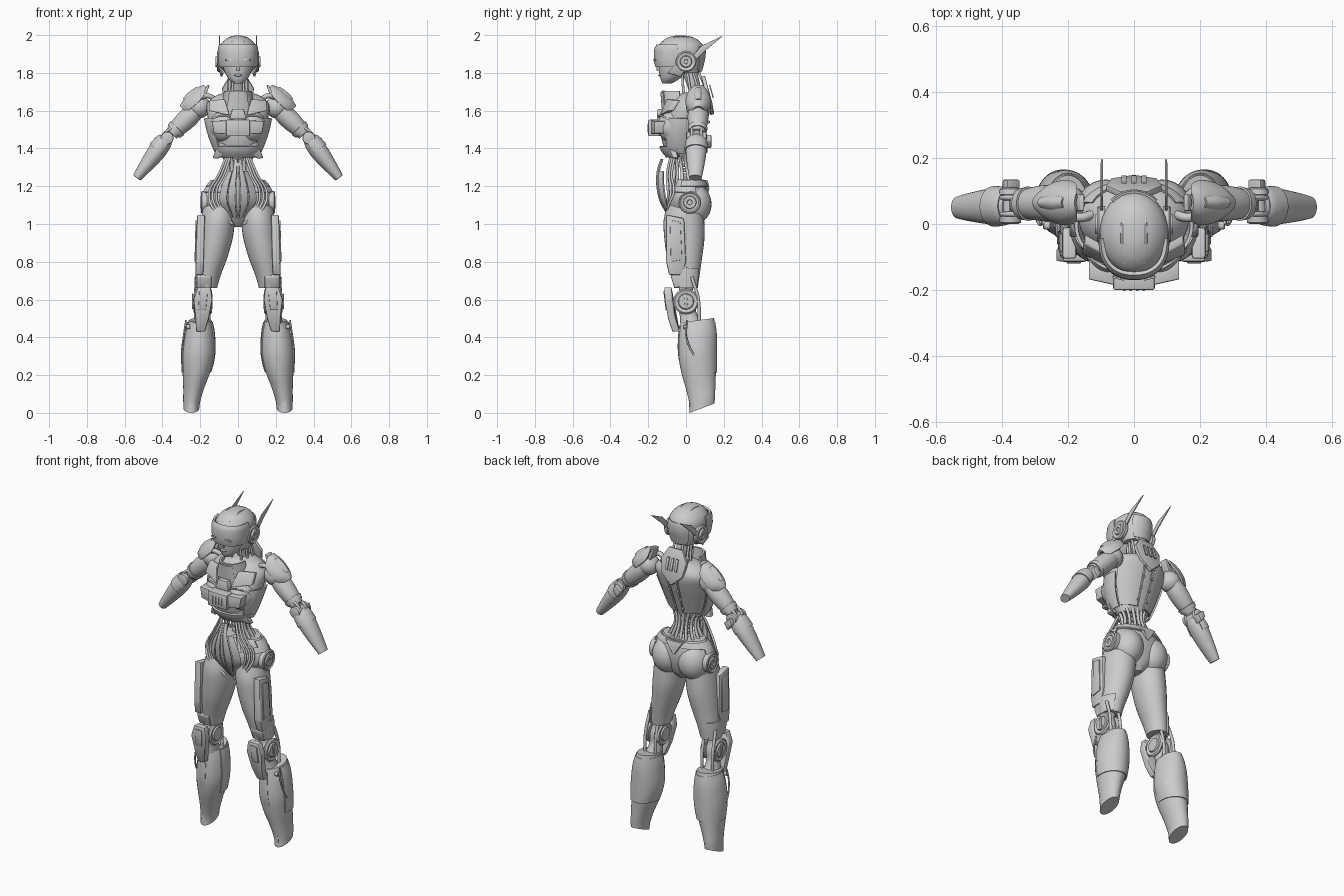
import bpy, bmesh, math
from mathutils import Vector as V, Matrix as M

def finish(name, bm, mirror=False, angle=35):
    bmesh.ops.recalc_face_normals(bm, faces=bm.faces)
    me = bpy.data.meshes.new(name)
    bm.to_mesh(me); bm.free()
    ob = bpy.data.objects.new(name, me)
    bpy.context.collection.objects.link(ob)
    bpy.ops.object.select_all(action='DESELECT')
    ob.select_set(True); bpy.context.view_layer.objects.active = ob
    bpy.ops.object.shade_smooth_by_angle(angle=math.radians(angle))
    if mirror:
        ob.modifiers.new("mirror", 'MIRROR').use_mirror_merge = False
    return ob

def along(p, q):
    p, q = V(p), V(q)
    z = (q - p).normalized()
    x = V((0, 1, 0) if abs(z.y) < .9 else (0, 0, 1)).cross(z).normalized()
    y = z.cross(x)
    return M.Translation(p) @ M((x, y, z)).transposed().to_4x4()

def interp(R, t):
    i = min(int(t), len(R) - 2); f = t - i
    a, b, c, d = R[max(i - 1, 0)], R[i], R[i + 1], R[min(i + 2, len(R) - 1)]
    return [.5 * (2*q + (r - p)*f + (2*p - 5*q + 4*r - s)*f*f + (3*q - p - 3*r + s)*f**3)
            for p, q, r, s in zip(a, b, c, d)]

# rings: (x, y, z, rx, ry); an angle range makes a curved panel (270 = front, 90 = back)
def loft(name, R, ang=(0, 360), u=(0, 1), off=0, thick=0, n=32, sub=4, m=None, mirror=False, power=2, tilt=None):
    bm = bmesh.new(); rows = []; steps = (len(R) - 1) * sub
    full = ang[1] - ang[0] == 360
    for i in range(steps + 1):
        t = (u[0] + (u[1] - u[0]) * i / steps) * (len(R) - 1)
        x, y, z, rx, ry = interp(R, t); row = []
        k = tilt[0] + (tilt[1] - tilt[0]) * i / steps if tilt else 0
        for j in range(n if full else n + 1):
            a = math.radians(ang[0] + (ang[1] - ang[0]) * j / n)
            c, s = math.cos(a), math.sin(a)
            c2, s2 = [math.copysign(abs(w) ** (2 / power), w) for w in (c, s)]
            row.append(bm.verts.new((x + (rx + off) * c2, y + (ry + off) * s2, z + k * s)))
        rows.append(row)
    for r0, r1 in zip(rows, rows[1:]):
        for j in range(n):
            k = (j + 1) % len(r0)
            bm.faces.new((r0[j], r0[k], r1[k], r1[j]))
    if full and not thick:
        bm.faces.new(rows[0]); bm.faces.new(rows[-1])
    if thick:
        bmesh.ops.recalc_face_normals(bm, faces=bm.faces)
        bmesh.ops.solidify(bm, geom=bm.faces[:], thickness=thick)
    if m: bm.transform(m)
    return finish(name, bm, mirror)

def disc(name, p, q, prof, mirror=True):
    return loft(name, [(0, 0, h, r, r) for h, r in prof], sub=1, m=along(p, q), mirror=mirror)

def ball(name, c, r, mirror=True, rot=0):
    bm = bmesh.new()
    bmesh.ops.create_uvsphere(bm, u_segments=28, v_segments=18, radius=1)
    bm.transform(M.Translation(c) @ M.Rotation(math.radians(rot), 4, 'Y') @ M.Diagonal((*r, 1)))
    return finish(name, bm, mirror)

def prism(name, pts, d, bevel=.004, mirror=False):
    bm = bmesh.new()
    f = bm.faces.new([bm.verts.new(p) for p in pts])
    g = bmesh.ops.extrude_face_region(bm, geom=[f])['geom']
    bmesh.ops.translate(bm, vec=d, verts=[e for e in g if isinstance(e, bmesh.types.BMVert)])
    bm.faces.ensure_lookup_table()
    if not f.is_valid or len(bm.faces) == len(pts) + 1: bm.faces.new(bm.verts[:len(pts)])
    if bevel: bmesh.ops.bevel(bm, geom=bm.edges[:], offset=bevel, segments=2, affect='EDGES', profile=.5)
    return finish(name, bm, mirror)

def tube(name, pts, r, mirror=True):
    cu = bpy.data.curves.new(name, 'CURVE')
    cu.dimensions = '3D'; cu.bevel_depth = r; cu.bevel_resolution = 2
    cu.resolution_u = 6; cu.use_fill_caps = True
    for sx in ((1, -1) if mirror else (1,)):
        sp = cu.splines.new('BEZIER'); sp.bezier_points.add(len(pts) - 1)
        for b, p in zip(sp.bezier_points, pts):
            b.co = (sx * p[0], p[1], p[2]); b.handle_left_type = b.handle_right_type = 'AUTO'
    bpy.context.collection.objects.link(bpy.data.objects.new(name, cu))

# Head: face, cranium, visor, crest, ear discs, antennae
loft("face", [(0, -.1, 1.745, .022, .025), (0, -.085, 1.768, .05, .05), (0, -.065, 1.81, .073, .078), (0, -.05, 1.86, .085, .095)])
ball("lips", (0, -.137, 1.788), (.02, .01, .007), False)
prism("nose", [(-.012, -.13, 1.81), (.012, -.13, 1.81), (0, -.13, 1.85)], (0, -.025, 0), .003)
dome = [(0, .015, 1.80, .07, .06), (0, -.01, 1.835, .092, .095), (0, -.025, 1.89, .104, .122),
        (0, -.027, 1.94, .098, .12), (0, -.027, 1.975, .07, .09), (0, -.027, 1.993, .036, .05), (0, -.027, 1.998, .01, .015)]
loft("cranium", dome)
loft("visor", [(0, -.05, 1.83, .1, .112), (0, -.05, 1.87, .106, .12), (0, -.05, 1.925, .107, .118), (0, -.05, 1.95, .1, .105)],
     (178, 362), thick=.012, power=2.3)
prism("visor_slot", [(.03, -.166, 1.863), (.065, -.158, 1.863), (.065, -.158, 1.873), (.03, -.166, 1.873)], (0, -.006, 0), .001, True)
tube("crest_seam", [(.03, -.12, 1.963), (.036, -.07, 1.985), (.036, -.02, 1.991), (.033, .04, 1.974), (.03, .085, 1.92), (.025, .085, 1.86)], .004)
loft("nape_guard", dome, (50, 130), (.05, .5), .007, .008)
disc("ear_disc", (.088, 0, 1.86), (1, 0, 1.86), [(0, .055), (.018, .055), (.024, .049), (.02, .042), (.02, .032), (.03, .028), (.03, .012), (.024, .01)])
prism("antenna", [(.094, .02, 1.875), (.094, .05, 1.865), (.094, .1, 1.915), (.094, .198, 1.998), (.094, .085, 1.945)], (.007, 0, 0), .002, True)
prism("jaw_guard", [(.075, -.1, 1.8), (.082, -.03, 1.78), (.095, .01, 1.83), (.098, -.06, 1.84)], (.01, 0, 0), .003, True)

# Neck and collar
loft("neck", [(0, .06, 1.62, .04, .04), (0, .05, 1.7, .032, .034), (0, .02, 1.8, .036, .04), (0, .01, 1.83, .04, .04)])
for i, (x, y) in enumerate([(.045, .02), (.05, .06), (.03, -.015), (.03, .1)]):
    tube("neck_cable", [(x * 1.1, y + .01, 1.62), (x, y, 1.72), (x * .9, y * .7 - .01, 1.82)], .007)
collar = [(0, 0, 1.58, .105, .12), (0, 0, 1.64, .088, .125), (0, 0, 1.705, .074, .13)]
loft("collar", collar, (190, 350), thick=.012, power=2.6)
loft("collar_front_panel", collar, (240, 300), (.3, .9), .006, .008, power=2.6)
prism("nape_shield", [(-.045, .1, 1.785), (.045, .1, 1.785), (.085, .118, 1.72), (.07, .14, 1.64), (0, .15, 1.58), (-.07, .14, 1.64), (-.085, .118, 1.72)], (0, -.02, -.006), .005)
for x in (-.03, 0, .03):
    prism("nape_vent", [(x - .008, .122, 1.735), (x + .008, .122, 1.735), (x + .008, .142, 1.665), (x - .008, .142, 1.665)], (0, .006, .002), .001)

# Torso
chest = [(0, -.02, 1.355, .085, .06), (0, -.03, 1.40, .112, .085), (0, -.025, 1.48, .142, .108), (0, -.005, 1.56, .16, .116),
         (0, .02, 1.63, .165, .107), (0, .03, 1.675, .125, .085), (0, .035, 1.695, .07, .05)]
loft("chest", chest)
ball("bust_shell", (.073, -.065, 1.515), (.078, .088, .085))
for a in ((22, 78), (102, 158)):
    loft("back_plate", chest, a, (.12, .82), .009, .01)
loft("spine_plate", chest, (82, 98), (.05, .85), .006, .008)
for z, y in ((1.42, .068), (1.48, .093), (1.54, .117), (1.6, .132)):
    disc("spine_bolt", (.03, y, z), (.03, 1, z), [(0, .007), (.008, .007), (.01, .004)])
loft("rib_band", chest, (190, 350), (.03, .2), .01, .012)
loft("side_rib", chest, (-40, 20), (.1, .5), .01, .01, mirror=True)
prism("collarbone_plate", [(.07, -.105, 1.66), (.15, -.06, 1.655), (.155, -.095, 1.6), (.045, -.14, 1.575)], (0, .03, 0), .005, True)
tube("bust_seam", [(.03, -.145, 1.565), (.08, -.135, 1.575), (.135, -.095, 1.55), (.153, -.05, 1.5)], .005)
prism("chest_box", [(-.063, -.2, 1.465), (.063, -.2, 1.465), (.063, -.2, 1.552), (-.063, -.2, 1.552)], (0, .07, 0), .006)
prism("chest_box_wing", [(.06, -.185, 1.475), (.128, -.168, 1.48), (.138, -.168, 1.545), (.06, -.185, 1.548)], (0, .06, 0), .005, True)
for x in (-.03, -.01, .01, .03):
    prism("box_slot", [(x - .004, -.2, 1.485), (x + .004, -.2, 1.485), (x + .004, -.2, 1.53), (x - .004, -.2, 1.53)], (0, -.004, 0), .001)
prism("sternum_plate", [(-.045, -.155, 1.555), (.045, -.155, 1.555), (.03, -.15, 1.61), (-.03, -.15, 1.61)], (0, .05, 0), .005)
prism("lower_rib_plate", [(.02, -.125, 1.4), (.1, -.1, 1.435), (.135, -.07, 1.35), (.105, -.07, 1.345)], (0, .03, 0), .005, True)

# Waist: spine, cables, front petals
for i in range(7):
    z = 1.19 + i * .028
    disc("spine_disc", (0, .01, z), (0, .01, z + 1), [(0, .03), (.004, .038), (.018, .038), (.022, .03)], False)
for i, a in enumerate((-60, -38, -15, 10, 35, 60, 80)):
    c, s = math.cos(math.radians(a)), math.sin(math.radians(a))
    tube("waist_cable", [(.085 * c, -.02 + .065 * s, 1.38), (.064 * c, -.01 + .06 * s, 1.31), (.09 * c, .075 * s, 1.24), (.145 * c, .095 * s, 1.17)], .009)
bowl = [(0, -.03, 1.345, .05, .105), (0, -.035, 1.28, .075, .12), (0, -.03, 1.2, .125, .127), (0, -.025, 1.12, .14, .115), (0, -.01, 1.05, .08, .09), (0, 0, .99, .02, .05)]
for a, b in ((226, 245), (248, 264), (266, 274), (276, 292), (295, 314)):
    edge = abs((a + b) / 2 - 270) > 25
    loft("belly_petal", bowl, (a, b), (.2, .85) if edge else (0, .95), 0, .01, n=6)
for k in range(3):
    tube("belly_cable", [(.04 + .01 * k, -.08 + .01 * k, 1.36), (.075 + .014 * k, -.1 + .012 * k, 1.26), (.115 + .018 * k, -.095 + .015 * k, 1.17), (.1 + .018 * k, -.095, 1.09), (.03, -.08, 1.0)], .007)

# Pelvis
hips = [(0, .005, .985, .022, .05), (0, .005, 1.03, .09, .085), (0, .01, 1.09, .168, .1), (0, .012, 1.14, .183, .104), (0, .015, 1.19, .165, .095), (0, .015, 1.235, .13, .078)]
loft("pelvis", hips)
ball("buttock", (.085, .045, 1.105), (.09, .09, .105))
loft("belt", hips, (-25, 205), (.84, .98), .012, .012)
loft("hip_rim", hips, (-75, 20), (.72, .84), .01, .012, mirror=True)
prism("tail_plate", [(-.06, .115, 1.23), (.06, .115, 1.23), (.03, .12, 1.19), (0, .115, 1.14), (-.03, .12, 1.19)], (0, -.03, 0), .004)
disc("hip_disc", (.165, .02, 1.115), (1, .02, 1.115), [(0, .06), (.026, .06), (.031, .054), (.026, .047), (.026, .035), (.033, .032), (.033, .014), (.027, .012)])

# Thighs with outer panels
thigh = [(.1, .0, 1.075, .088, .095), (.108, -.01, 1.0, .09, .108), (.117, -.01, .92, .088, .106), (.135, -.01, .82, .078, .093), (.155, -.005, .73, .064, .076), (.165, 0, .66, .054, .062)]
loft("thigh", thigh, mirror=True, tilt=(-.03, 0))
loft("thigh_cuff", thigh, (-60, 60), (.72, 1), .007, .01, mirror=True)
prism("thigh_panel", [(.175, -.105, 1.05), (.175, -.01, 1.03), (.18, 0, .8), (.185, -.02, .73), (.185, -.09, .73), (.18, -.105, .8)], (.042, 0, 0), .008, True)
prism("thigh_panel_inset", [(.217, -.085, 1.02), (.217, -.03, 1.01), (.222, -.02, .81), (.222, -.08, .8)], (.008, 0, 0), .003, True)

# Knees
loft("knee_core", [(.17, 0, .69, .04, .045), (.183, 0, .64, .03, .035), (.187, 0, .59, .042, .05), (.19, .01, .53, .035, .045), (.195, .03, .47, .045, .06)], mirror=True)
knee = [(0, .06), (.014, .068), (.022, .06), (.018, .05), (.018, .042), (.026, .038), (.026, .01)]
disc("knee_disc_outer", (.212, 0, .59), (1, 0, .59), knee)
disc("knee_disc_inner", (.16, 0, .59), (-1, 0, .59), knee)
prism("knee_disc_bar", [(.237, -.012, .63), (.237, .004, .632), (.237, .012, .55), (.237, -.004, .548)], (.006, 0, 0), .002, True)
prism("kneecap", [(.145, -.115, .665), (.215, -.115, .665), (.236, -.115, .6), (.225, -.095, .5), (.222, -.072, .43), (.175, -.072, .43), (.155, -.095, .5), (.136, -.115, .6)], (0, .04, 0), .007, True)
prism("kneecap_inset", [(.16, -.12, .645), (.205, -.12, .645), (.21, -.108, .545), (.17, -.108, .545)], (0, .02, 0), .003, True)
prism("knee_side_plate", [(.14, -.04, .79), (.14, .03, .76), (.14, .02, .68), (.14, -.06, .66), (.14, -.08, .72)], (.08, 0, 0), .006, True)
for x in (.15, .22):
    tube("knee_rod", [(x, .03, .72), (x + .005, .065, .6), (x + .005, .07, .47)], .009)

# Lower legs
calf = [(.2, .06, .49, .06, .088), (.205, .06, .42, .078, .098), (.21, .06, .32, .086, .1), (.218, .068, .23, .076, .092), (.233, .079, .14, .057, .077), (.244, .086, .07, .046, .068), (.247, .085, .025, .042, .066)]
loft("lower_leg", calf, mirror=True, tilt=(.012, .025))
loft("calf_shell", calf, (-20, 200), (.03, .53), .005, .008, mirror=True)
tube("calf_seam", [(.275, .005, .49), (.287, .0, .41), (.297, .04, .31), (.285, .095, .24), (.25, .15, .215)], .005)
loft("shin_ridge", calf, (258, 282), (.08, .97), .003, .008, mirror=True, n=6)
disc("calf_bolt", (.255, -.005, .455), (1, -.005, .455), [(0, .012), (.018, .012), (.021, .008)])

# Shoulders and arms
ball("shoulder_joint", (.205, .06, 1.62), (.06, .06, .06))
tube("shoulder_strut", [(.12, .03, 1.66), (.17, .02, 1.68), (.21, .04, 1.65)], .014)
pm = along((.175, .065, 1.725), (.29, .065, 1.60))
loft("pauldron", [(-.0, 0, -.005, .012, .03), (.035, 0, .03, .062, .06), (.04, 0, .08, .075, .07), (.035, 0, .13, .072, .06), (.03, 0, .165, .06, .035)],
     (100, 260), thick=.014, m=pm, mirror=True)
loft("pauldron_ridge", [(.035, 0, .03, .07, .03), (.04, 0, .08, .085, .04), (.035, 0, .125, .08, .03)], (120, 240), thick=.01, m=pm, mirror=True)
prism("shoulder_fin", [(.15, .04, 1.735), (.163, .04, 1.735), (.2, .04, 1.67), (.18, .04, 1.65)], (0, .05, 0), .004, True)
um = along((.215, .065, 1.61), (.375, .06, 1.455))
upper = [(0, 0, 0, .045, .05), (0, 0, .05, .053, .055), (0, 0, .11, .051, .052), (0, 0, .16, .043, .044), (0, 0, .19, .036, .038)]
loft("upper_arm", upper, m=um, mirror=True)
loft("upper_arm_band", upper, u=(.68, .84), off=.006, thick=.008, m=um, mirror=True)
disc("elbow_axle", (.375, .0, 1.455), (.375, 1, 1.455), [(0, .022), (.004, .032), (.022, .034), (.026, .026), (.085, .026), (.09, .034), (.106, .032), (.11, .022)])
disc("elbow_cap", (.36, .055, 1.452), (.445, .055, 1.5), [(0, .032), (.025, .036), (.034, .03), (.03, .022)])
for y in (.03, .08):
    tube("elbow_rod", [(.33, y, 1.52), (.385, y, 1.485), (.42, y, 1.42)], .008)
fm = along((.375, .055, 1.455), (.537, .05, 1.243))
fore = [(0, 0, .0, .032, .04), (0, 0, .03, .044, .052), (0, 0, .09, .048, .055), (0, 0, .17, .039, .047), (0, 0, .23, .03, .039), (0, 0, .265, .024, .033)]
loft("forearm", fore, m=fm, mirror=True)
loft("forearm_cuff", fore, (60, 300), (.08, .38), .006, .009, m=fm, mirror=True)
prism("elbow_spur", [(.345, .09, 1.44), (.385, .09, 1.475), (.40, .09, 1.44), (.37, .09, 1.40)], (0, .045, 0), .006, True)
